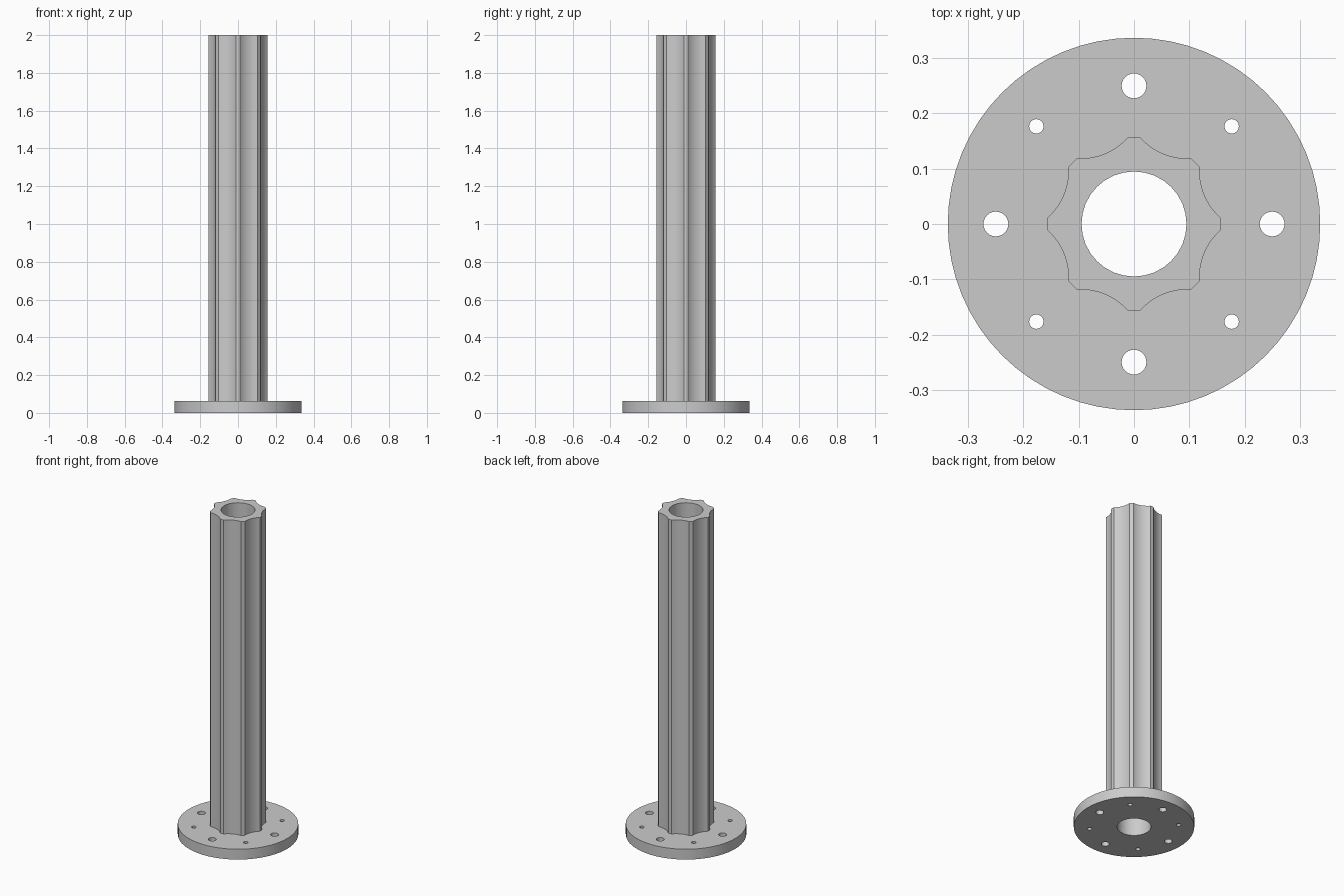
import bpy, bmesh, math
from mathutils import Vector, Matrix

if "Cube" in bpy.data.objects:
    bpy.data.objects.remove(bpy.data.objects["Cube"], do_unlink=True)

FLANGE_TOP, HEIGHT, BORE = 0.064, 2.0, 0.095

steel = bpy.data.materials.new("Grey steel")
steel.use_nodes = True
grey = (0.6, 0.6, 0.6, 1)
steel.diffuse_color = grey
steel.node_tree.nodes["Principled BSDF"].inputs["Base Color"].default_value = grey


def circle(radius, sides, centre=(0, 0)):
    return [(centre[0] + radius * math.cos(math.tau * i / sides),
             centre[1] + radius * math.sin(math.tau * i / sides)) for i in range(sides)]


def fluted_outline(lobes=8, tip=0.157, half=0.011, sag=0.0115, steps=10):
    """Flat-tipped lobes joined by shallow concave arcs."""
    step = math.tau / lobes
    a = Vector((tip, half))
    b = Matrix.Rotation(step, 2) @ Vector((tip, -half))
    mid, chord = (a + b) / 2, (b - a).length
    radius = (chord ** 2 / 4 + sag ** 2) / (2 * sag)
    centre = mid + mid.normalized() * (radius - sag)
    sweep = 2 * math.asin(chord / 2 / radius)
    arc = [centre + Matrix.Rotation(-sweep * i / steps, 2) @ (a - centre)
           for i in range(steps + 1)]
    return [Matrix.Rotation(step * k, 2) @ p for k in range(lobes) for p in arc]


def extrude_profile(name, loops, z0, z1):
    """Extrude an outline with holes; the first loop is the outside."""
    bm = bmesh.new()
    for loop in loops:
        verts = [bm.verts.new((p[0], p[1], z0)) for p in loop]
        for i, v in enumerate(verts):
            bm.edges.new((v, verts[(i + 1) % len(verts)]))
    bmesh.ops.triangle_fill(bm, edges=bm.edges[:], use_beauty=True, normal=(0, 0, 1))
    new = bmesh.ops.extrude_face_region(bm, geom=bm.faces[:], use_keep_orig=True)["geom"]
    bmesh.ops.translate(bm, vec=(0, 0, z1 - z0),
                        verts=[g for g in new if isinstance(g, bmesh.types.BMVert)])
    bmesh.ops.recalc_face_normals(bm, faces=bm.faces[:])
    mesh = bpy.data.meshes.new(name)
    bm.to_mesh(mesh)
    bm.free()
    mesh.materials.append(steel)
    obj = bpy.data.objects.new(name, mesh)
    bpy.context.collection.objects.link(obj)
    bpy.ops.object.select_all(action='DESELECT')
    obj.select_set(True)
    bpy.context.view_layer.objects.active = obj
    bpy.ops.object.shade_smooth_by_angle(angle=math.radians(20))
    return obj


# Round base flange: bore, four large holes on the axes, four small on the diagonals
flange_loops = [circle(0.337, 64), circle(BORE, 32)]
for k in range(8):
    angle = math.pi / 4 * k
    centre = (0.25 * math.cos(angle), 0.25 * math.sin(angle))
    flange_loops.append(circle(0.013 if k % 2 else 0.0225, 24, centre))
extrude_profile("base_flange", flange_loops, 0, FLANGE_TOP)

# Hollow fluted column
extrude_profile("fluted_column", [fluted_outline(), circle(BORE, 32)], FLANGE_TOP, HEIGHT)
